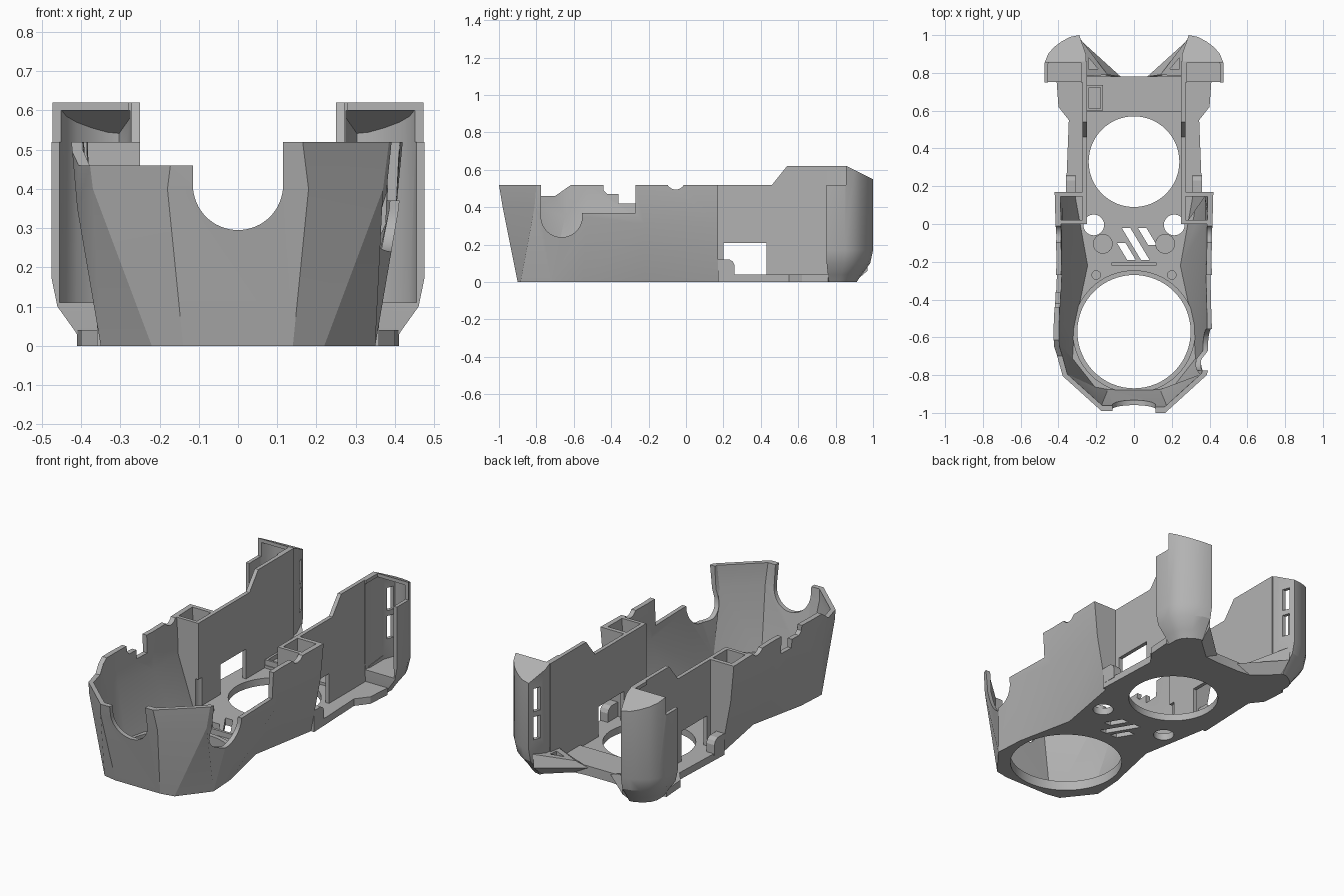
import bpy, bmesh, math
from mathutils import Vector

if "Cube" in bpy.data.objects:
    bpy.data.objects.remove(bpy.data.objects["Cube"])

grey = bpy.data.materials.new("plain_grey")
grey.use_nodes = True
grey.diffuse_color = (0.45, 0.45, 0.45, 1)
grey.node_tree.nodes["Principled BSDF"].inputs["Base Color"].default_value = (0.45, 0.45, 0.45, 1)


def loft(name, rings):
    """Closed solid through rings of equal point count."""
    bm = bmesh.new()
    vs = [[bm.verts.new(p) for p in r] for r in rings]
    n = len(vs[0])
    bm.faces.new(vs[0])
    bm.faces.new(vs[-1])
    for a, b in zip(vs, vs[1:]):
        for i in range(n):
            j = (i + 1) % n
            bm.faces.new((a[i], a[j], b[j], b[i]))
    bmesh.ops.recalc_face_normals(bm, faces=bm.faces)
    me = bpy.data.meshes.new(name)
    bm.to_mesh(me)
    bm.free()
    me.materials.append(grey)
    ob = bpy.data.objects.new(name, me)
    bpy.context.collection.objects.link(ob)
    return ob


def prism(name, pts, lo, hi, axis="z"):
    """Extrude a 2D profile along an axis."""
    place = {"x": lambda u, v, w: (w, u, v), "y": lambda u, v, w: (u, w, v),
             "z": lambda u, v, w: (u, v, w)}[axis]
    return loft(name, [[place(u, v, w) for u, v in pts] for w in (lo, hi)])


def box(name, x, y, z):
    return prism(name, [(x[0], y[0]), (x[1], y[0]), (x[1], y[1]), (x[0], y[1])], *z)


def disc(name, u, v, r, lo, hi, axis="z", n=64):
    pts = [(u + r * math.cos(i * math.tau / n), v + r * math.sin(i * math.tau / n)) for i in range(n)]
    return prism(name, pts, lo, hi, axis)


def cut(ob, *cutters):
    """Subtract solids, then discard them."""
    for c in cutters:
        m = ob.modifiers.new("cut", "BOOLEAN")
        m.operation, m.solver, m.object = "DIFFERENCE", "EXACT", c
        bpy.context.view_layer.objects.active = ob
        bpy.ops.object.modifier_apply(modifier=m.name)
        bpy.data.objects.remove(c)


def mirror(ob):
    m = ob.modifiers.new("mirror", "MIRROR")
    m.use_mirror_merge = False


def both(half):
    """Right half outline to a full closed outline."""
    return half + [(-x, y) for x, y in reversed(half)]


def inset(poly, d):
    out = []
    for i, p in enumerate(poly):
        p, a, b = Vector(p), Vector(poly[i - 1]), Vector(poly[(i + 1) % len(poly)])
        e, f = (p - a).normalized(), (b - p).normalized()
        n1, n2 = Vector((-e.y, e.x)), Vector((-f.y, f.x))
        out.append(tuple(p + (n1 + n2) * d / (1 + n1.dot(n2))))
    return out


# Faceted front shell: base, waist and rim outlines
base = both([(.14, -.9), (.22, -.885), (.35, -.72), (.34, -.55), (.27, -.22), (.34, .17)])
waist = both([(.18, -.98), (.37, -.81), (.41, -.65), (.41, -.53), (.4, -.22), (.4, .17)])
rim = both([(.165, -1), (.385, -.8), (.425, -.65), (.425, -.53), (.41, -.2), (.42, .17)])
levels = [.4, .4, .35, .35, .31, .31]
levels += levels[::-1]


def shell_solid(name, d, z0, z1):
    b, w, r = (inset(o, d) if d else o for o in (base, waist, rim))
    return loft(name, [[(x, y, z0) for x, y in b],
                       [(x, y, z) for (x, y), z in zip(w, levels)],
                       [(x, y, z1) for x, y in r]])


shell = shell_solid("front_shell", 0, 0, .52)
cavity = shell_solid("cavity", .024, .04, .6)
for s in (1, -1):
    # hollow corner pillars
    cut(cavity, box("pillar_side", sorted((s * .25, s * .272)), (0, .3), (0, .7)),
        box("pillar_front", sorted((s * .25, s * .5)), (0, .02), (0, .7)))
cut(shell, cavity, box("rear_gap", (-.25, .25), (.1, .3), (.04, .7)))

# Rim cutouts
cut(shell,
    disc("front_round", 0, .41, .115, -1.1, -.7, "y"),
    box("front_gap", (-.115, .115), (-1.1, -.7), (.41, .7)),
    box("low_corner", (-.6, -.1), (-1.1, -.72), (.46, .7)),
    prism("low_slope", [(-.73, .46), (-.7, .46), (-.6, .53), (-.73, .53)], -.6, -.3, "x"),
    disc("side_round", -.665, .35, .11, .25, .6, "x"),
    box("side_gap", (.25, .6), (-.775, -.555), (.35, .7)),
    box("side_step", (.25, .6), (-.56, -.27), (.37, .7)),
    prism("left_steps", [(-.44, .6), (-.44, .49), (-.42, .47), (-.36, .47), (-.36, .42),
                         (-.27, .42), (-.27, .6)], -.6, -.27, "x"),
    disc("rim_dip", -.055, .545, .05, -.6, .6, "x"))

# Floor openings
cut(shell, disc("front_hole", 0, -.57, .3, -.1, .2),
    disc("rear_hole", 0, .33, .24, -.1, .2),
    disc("left_hole", -.213, -.005, .055, -.1, .2, n=32),
    disc("right_hole", .213, -.005, .055, -.1, .2, n=32))
for x, top, bottom in ((-.09, -.1, -.19), (-.065, -.02, -.19), (.02, -.02, -.11)):
    dx = .6 * (top - bottom)
    cut(shell, prism("vent", [(x, top), (x + .045, top), (x + .045 + dx, bottom), (x + dx, bottom)], -.1, .2))

# Collar round the front opening, and floor details
collar = disc("opening_collar", 0, -.57, .325, .02, .055)
cut(collar, disc("collar_hole", 0, -.57, .3, -.1, .2))
box("cross_rib", (-.12, .12), (-.22, -.205), (.03, .07))
mirror(disc("floor_boss", .165, -.105, .052, .03, .06, n=32))
mirror(disc("screw_seat", .2, -.27, .025, .03, .06, n=24))

# Rear floor plate
floor = prism("rear_floor", both([(.36, .17), (.345, .55), (.4, .62), (.41, .76), (.26, .8), (.08, .78)]), 0, .04)
cut(floor, disc("floor_hole", 0, .33, .24, -.1, .2))
box("rear_step", (-.25, .25), (.595, .78), (.03, .055))
tray = box("square_tray", (-.25, -.165), (.6, .735), (.04, .085))
cut(tray, box("tray_recess", (-.238, -.177), (.612, .723), (.06, .2)))

# Long side walls with a window
wall = prism("side_wall", [(.16, .01), (.86, .01), (.86, .62), (.54, .62), (.46, .52), (.16, .52)], .25, .272, "x")
cut(wall, box("window", (.1, .4), (.2, .43), (.04, .21)))
mirror(wall)

# Rounded tabs on the ledge
mirror(prism("ledge_tab", [(.17, .03), (.26, .03), (.26, .09), (.25, .11), (.23, .122), (.17, .122)], .31, .36, "x"))

# Curved rear pods, open towards the front
outline = [(.255, .75), (.475, .75), (.475, .85), (.455, .9), (.425, .935), (.385, .965),
           (.34, .99), (.29, 1), (.255, .9)]


def pod_ring(s, z):
    return [(.27 + (x - .27) * s, .78 + (y - .78) * s, z) for x, y in outline]


def roof(drop):
    """Everything above the sloped cap."""
    return prism("roof", [(.6, .62 - drop), (.86, .62 - drop), (1.1, .5 - drop), (1.1, .9), (.6, .9)], 0, 1, "x")


pod = loft("rear_pod", [pod_ring(.6, 0), pod_ring(.72, .04), pod_ring(.93, .1), pod_ring(1, .17), pod_ring(1, .7)])
cut(pod, roof(0))
inside = inset(outline, .02)
inside[0], inside[1] = (inside[0][0], .7), (inside[1][0], .7)
hollow = prism("hollow", inside, .11, .7)
cut(hollow, roof(.02))
cut(pod, hollow, box("lip_drop", (.28, .6), (.6, .855), (.52, .9)))
for z in (.22, .38):
    cut(pod, box("slot", (.2, .3), (.93, .97), (z, z + .13)))
mirror(pod)

# Braces between the pods and the rear floor
brace = loft("pod_brace", [[(.1, .74, 0), (.28, .74, 0), (.28, .9, 0)],
                           [(.07, .78, .045), (.28, .78, .045), (.28, .97, .06)],
                           [(.14, .79, .07), (.28, .78, .12), (.28, .975, .14)]])
cut(brace, prism("grille", [(.19, .82), (.24, .82), (.24, .88)], .05, .3))
mirror(brace)

# Smooth curves, sharp edges
for ob in bpy.context.scene.objects:
    if ob.type == "MESH":
        bpy.ops.object.select_all(action="DESELECT")
        ob.select_set(True)
        bpy.context.view_layer.objects.active = ob
        bpy.ops.object.shade_smooth_by_angle(angle=math.radians(25))
